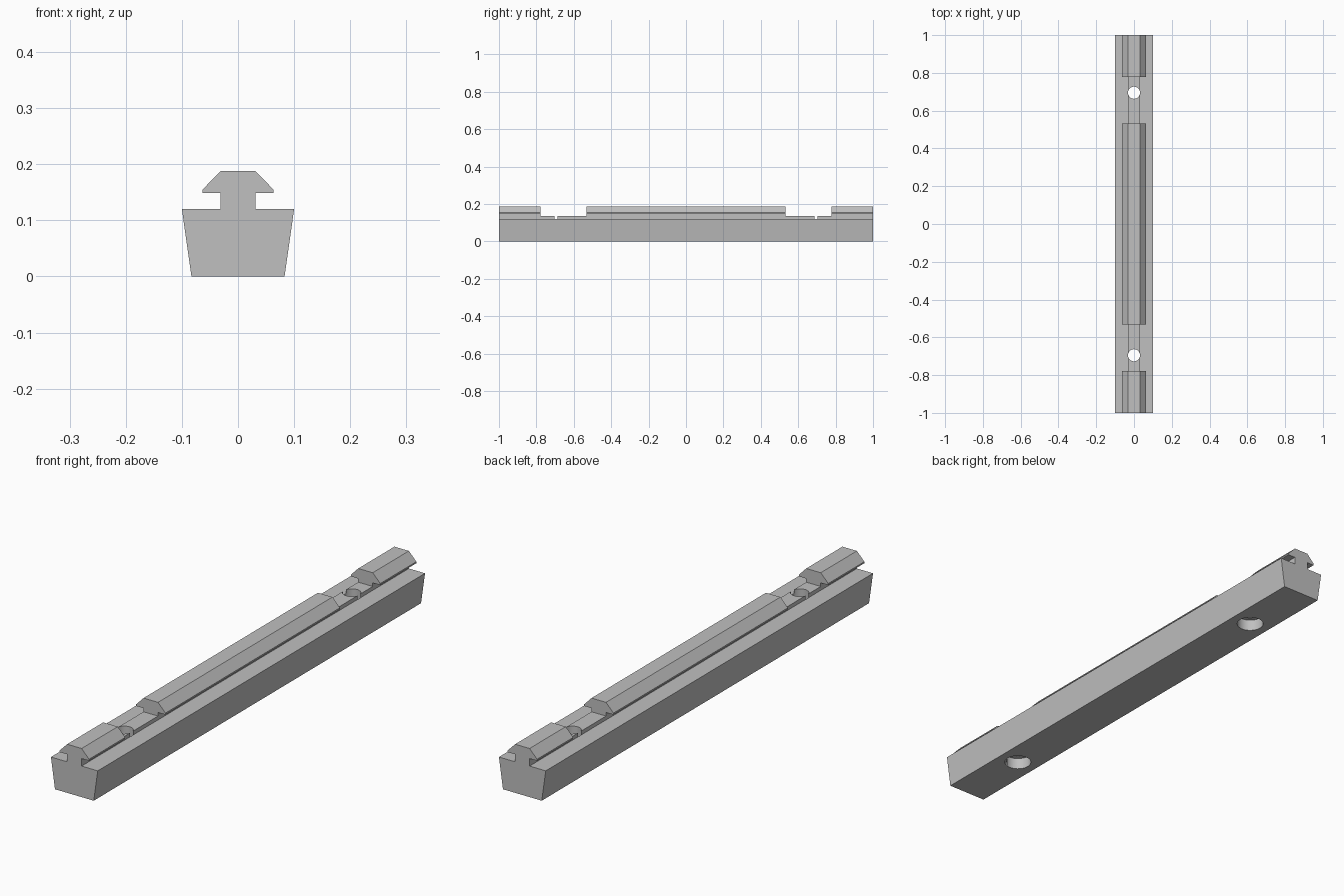
import bpy, bmesh, math
from mathutils import Matrix

cube = bpy.data.objects.get("Cube")
if cube:
    bpy.data.objects.remove(cube, do_unlink=True)

grey = bpy.data.materials.new("plain_grey")
grey.use_nodes = True
colour = (0.53, 0.53, 0.53, 1)
grey.diffuse_color = colour
grey.node_tree.nodes["Principled BSDF"].inputs["Base Color"].default_value = colour


def add_object(name, bm):
    bmesh.ops.recalc_face_normals(bm, faces=bm.faces)
    mesh = bpy.data.meshes.new(name)
    bm.to_mesh(mesh)
    bm.free()
    mesh.materials.append(grey)
    ob = bpy.data.objects.new(name, mesh)
    bpy.context.collection.objects.link(ob)
    return ob


def extrude_profile(name, half, y0, y1):
    """Mirror a half profile (x, z) and run it along y."""
    outline = half + [(-x, z) for x, z in reversed(half)]
    bm = bmesh.new()
    face = bm.faces.new([bm.verts.new((x, y0, z)) for x, z in outline])
    ext = bmesh.ops.extrude_face_region(bm, geom=[face])["geom"]
    moved = [v for v in ext if isinstance(v, bmesh.types.BMVert)]
    bmesh.ops.translate(bm, verts=moved, vec=(0, y1 - y0, 0))
    return add_object(name, bm)


def cylinder(name, radius, y, z0, z1):
    bm = bmesh.new()
    bmesh.ops.create_cone(bm, cap_ends=True, segments=48, radius1=radius, radius2=radius,
                          depth=z1 - z0, matrix=Matrix.Translation((0, y, (z0 + z1) / 2)))
    return add_object(name, bm)


# Tapered bar with a T-shaped rail on top
half = [(0.083, 0), (0.1, 0.12), (0.031, 0.12), (0.031, 0.149),
        (0.063, 0.149), (0.063, 0.155), (0.031, 0.188)]
bar = extrude_profile("slotted_rail_bar", half, -1, 1)

# Notches in the rail head, bolt holes and counterbores underneath
cutters = []
for side in (-1, 1):
    near, far = sorted((side * 0.533, side * 0.779))
    cutters += [
        extrude_profile("notch_cutter", [(0.15, 0.135), (0.15, 0.3)], near, far),
        cylinder("hole_cutter", 0.032, side * 0.695, -0.1, 0.3),
        cylinder("counterbore_cutter", 0.05, side * 0.695, -0.1, 0.045),
    ]

bpy.ops.object.select_all(action="DESELECT")
bar.select_set(True)
bpy.context.view_layer.objects.active = bar
for cutter in cutters:
    cutter.hide_render = True
    mod = bar.modifiers.new("cut", "BOOLEAN")
    mod.operation = "DIFFERENCE"
    mod.solver = "EXACT"
    mod.object = cutter
    bpy.ops.object.modifier_apply(modifier=mod.name)
    bpy.data.objects.remove(cutter, do_unlink=True)

# Round hole walls, crisp edges elsewhere
bpy.ops.object.shade_smooth_by_angle(angle=math.radians(25))
